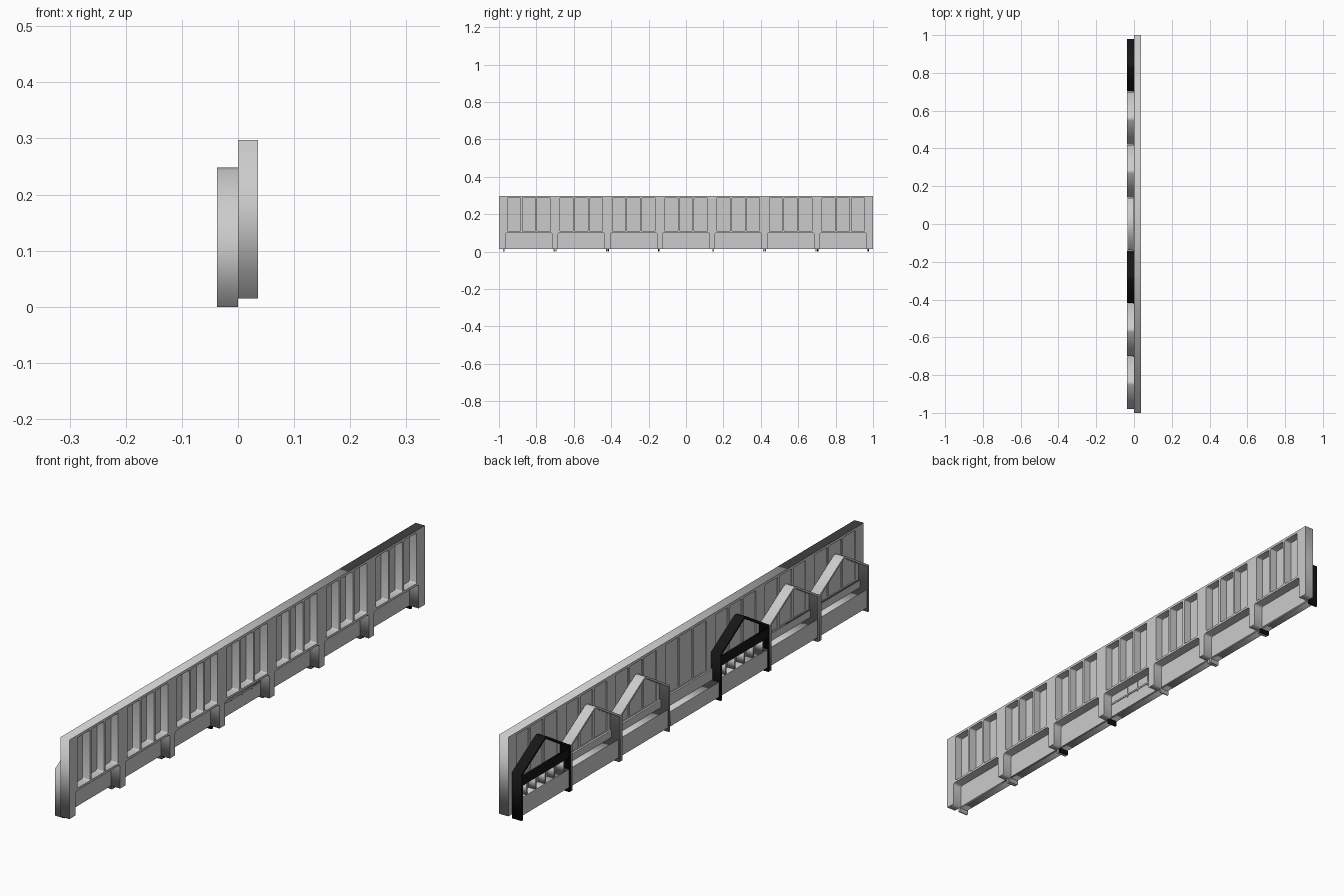
import bpy
import math
from mathutils import Matrix

cube = bpy.data.objects.get("Cube")
if cube:
    bpy.data.objects.remove(cube, do_unlink=True)


def make_material(name, value):
    mat = bpy.data.materials.new(name)
    mat.use_nodes = True
    color = (value, value, value, 1)
    mat.diffuse_color = color
    mat.node_tree.nodes["Principled BSDF"].inputs["Base Color"].default_value = color
    return mat


GREY = make_material("light grey", 0.6)
BLACK = make_material("black", 0.008)

PITCH = 0.28
BAYS = [(i - 3) * PITCH for i in range(7)]
DEPTH = 0.036
BASE, TOP = 0.015, 0.297


def slab(name, loops, x0, x1, mat):
    """Extrude closed (y, z) outlines along x; inner outlines become holes."""
    curve = bpy.data.curves.new(name, "CURVE")
    curve.dimensions = "2D"
    curve.fill_mode = "BOTH"
    curve.extrude = (x1 - x0) / 2
    for loop in loops:
        spline = curve.splines.new("POLY")
        spline.points.add(len(loop) - 1)
        for point, (y, z) in zip(spline.points, loop):
            point.co = (y, z, 0, 1)
        spline.use_cyclic_u = True
    obj = bpy.data.objects.new(name, curve)
    bpy.context.collection.objects.link(obj)
    # Curve plane becomes the y-z plane, extrusion runs along x
    obj.matrix_world = Matrix(((0, 0, 1, (x0 + x1) / 2), (1, 0, 0, 0),
                               (0, 1, 0, 0), (0, 0, 0, 1)))
    bpy.ops.object.select_all(action="DESELECT")
    obj.select_set(True)
    bpy.context.view_layer.objects.active = obj
    bpy.ops.object.convert(target="MESH")
    obj = bpy.context.object
    obj.data.materials.clear()
    obj.data.materials.append(mat)
    return obj


def rect(y0, y1, z0, z1):
    return [(y0, z0), (y1, z0), (y1, z1), (y0, z1)]


def arc(cy, cz, r, start, end, steps=3):
    angles = [math.radians(start + (end - start) * i / steps) for i in range(steps + 1)]
    return [(cy + r * math.cos(a), cz + r * math.sin(a)) for a in angles]


def rounded(y0, y1, z0, z1, r):
    return (arc(y1 - r, z0 + r, r, -90, 0) + arc(y1 - r, z1 - r, r, 0, 90)
            + arc(y0 + r, z1 - r, r, 90, 180) + arc(y0 + r, z0 + r, r, 180, 270))


# Main wall: notched along the bottom, three windows per bay
NOTCH, NOTCH_TOP, R = 0.125, 0.1, 0.008
outline = [(-1, TOP), (-1, BASE)]
for c in BAYS:
    outline += [(c - NOTCH, BASE)]
    outline += arc(c - NOTCH + R, NOTCH_TOP - R, R, 180, 90)
    outline += arc(c + NOTCH - R, NOTCH_TOP - R, R, 90, 0)
    outline += [(c + NOTCH, BASE)]
outline += [(1, BASE), (1, TOP)]
windows = [rounded(c + k * 0.079 - 0.035, c + k * 0.079 + 0.035, 0.108, 0.288, 0.005)
           for c in BAYS for k in (-1, 0, 1)]
slab("wall", [outline] + windows, 0, DEPTH, GREY)

# Panes close the windows near the rear face
slab("window_panes", [rect(-0.98, 0.98, 0.104, 0.292)], 0.003, 0.007, GREY)

# Rear plate closes the lower recesses
slab("lower_back_plate", [rect(-0.975, 0.975, BASE + 0.001, 0.106)], -0.006, 0.001, GREY)


def gable(c):
    """Thin house-shaped strip standing on two feet."""
    def legs(half, eave, peak):
        return [(c - half, 0), (c - half, eave), (c - 0.012, peak - 0.005), (c, peak),
                (c + 0.012, peak - 0.005), (c + half, eave), (c + half, 0)]
    return legs(0.1385, 0.165, 0.248) + legs(0.1315, 0.161, 0.24)[::-1]


for i, c in enumerate(BAYS):
    dark = i in (2, 6)
    plain = i == 3
    # Planter box behind each bay
    ledge = 0.068 if plain else 0.08
    slab(f"rear_box_{i}", [rect(c - 0.137, c + 0.137, BASE, ledge)], -0.034, -0.005, GREY)
    if plain:
        # Thin bar and dividers inside the middle recess
        slab("recess_bar", [rect(c - 0.124, c + 0.124, 0.064, 0.07)], -0.006, 0.004, GREY)
        for k in (-0.035, 0.022, 0.077):
            slab("recess_divider", [rect(c + k - 0.002, c + k + 0.002, 0.058, 0.098)],
                 -0.006, 0.003, GREY)
    else:
        slab(f"gable_frame_{i}", [gable(c)], -0.037, 0, BLACK if dark else GREY)
    if dark:
        # Cross rail carried on short dividers
        slab(f"cross_rail_{i}", [rect(c - 0.132, c + 0.132, 0.122, 0.155)],
             -0.035, -0.028, BLACK)
        for k in range(-2, 3):
            y = c + k * 0.052
            slab(f"rail_divider_{i}", [rect(y - 0.003, y + 0.003, 0.079, 0.123)],
                 -0.034, -0.001, GREY)
